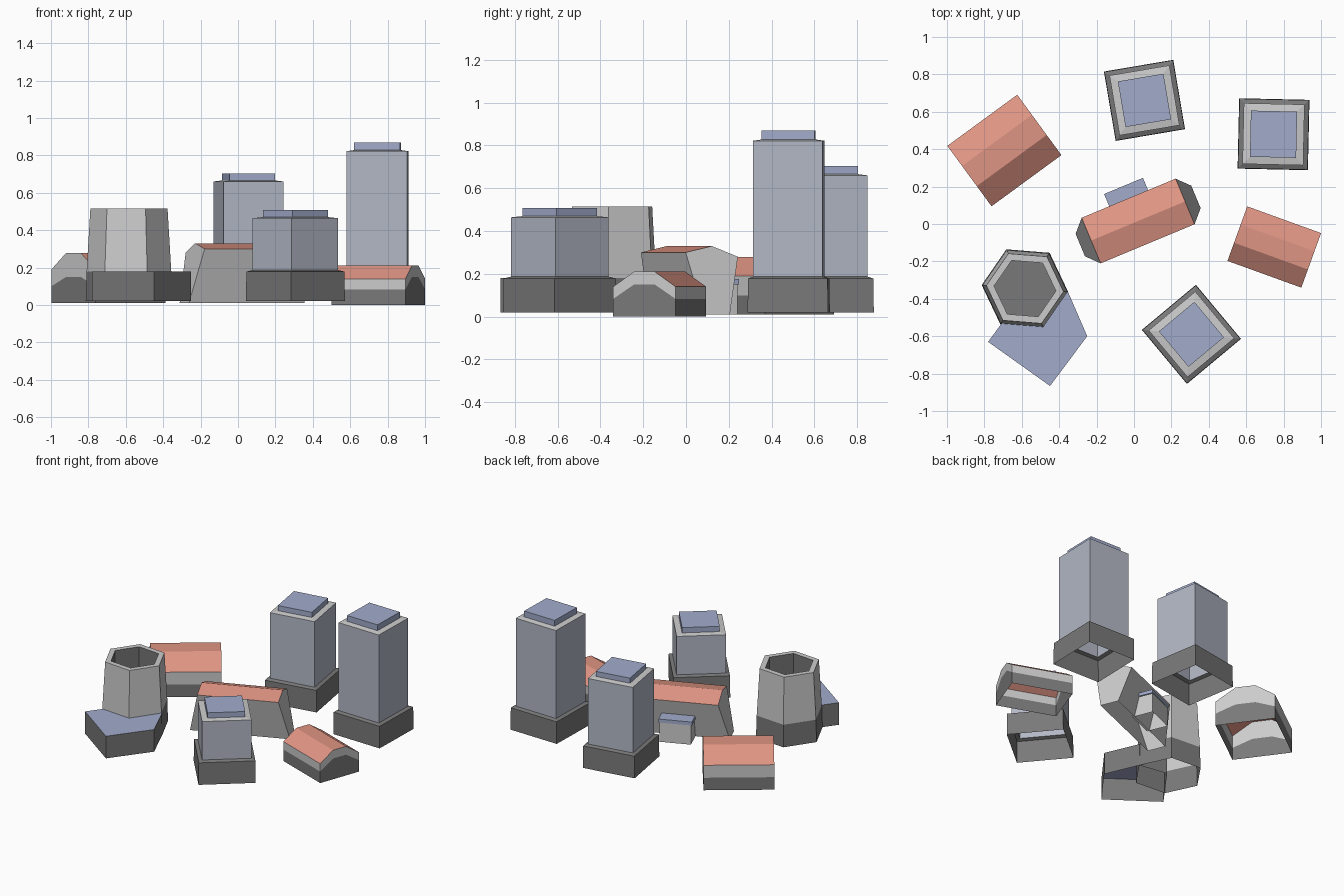
import bpy, math

if "Cube" in bpy.data.objects:
    bpy.data.objects.remove(bpy.data.objects["Cube"])


def material(name, rgb):
    m = bpy.data.materials.new(name)
    m.diffuse_color = (*rgb, 1)
    m.use_nodes = True
    m.node_tree.nodes["Principled BSDF"].inputs["Base Color"].default_value = m.diffuse_color
    return m


RED = material("roof_red", (0.74, 0.30, 0.23))
BLUE = material("roof_blue", (0.36, 0.41, 0.60))
GLASS = material("pale_wall", (0.45, 0.48, 0.56))
DARK = material("dark_grey", (0.19, 0.19, 0.19))


def build(name, verts, faces, mat=None, at=(0, 0), rot=0):
    me = bpy.data.meshes.new(name)
    me.from_pydata(verts, [], faces)
    if mat:
        me.materials.append(mat)
    ob = bpy.data.objects.new(name, me)
    ob.location = (at[0], at[1], 0)
    ob.rotation_euler.z = math.radians(rot)
    bpy.context.collection.objects.link(ob)
    return ob


def loft(name, rings, mat=None, cap=False, at=(0, 0), rot=0):
    # skin between counter-clockwise rings; the bottom stays open
    n = len(rings[0])
    faces = []
    for k in range(len(rings) - 1):
        for i in range(n):
            j = (i + 1) % n
            faces.append((k * n + i, k * n + j, k * n + n + j, k * n + n + i))
    if cap:
        faces.append(tuple(range((len(rings) - 1) * n, len(rings) * n)))
    return build(name, [v for r in rings for v in r], faces, mat, at, rot)


def rect(lx, ly, z, cy=0):
    return [(sx * lx / 2, cy + sy * ly / 2, z)
            for sx, sy in ((-1, -1), (1, -1), (1, 1), (-1, 1))]


def ngon(n, r, z):
    return [(r * math.cos(i * math.tau / n), r * math.sin(i * math.tau / n), z) for i in range(n)]


def tower(name, at, rot, body_z, top_z):
    sq = lambda s, z: rect(s, s, z)
    loft(name + "_podium", [sq(.376, .02), sq(.372, .178), sq(.325, .187)], DARK, at=at, rot=rot)
    loft(name + "_body", [sq(.325, .187), sq(.325, body_z)], GLASS, at=at, rot=rot)
    loft(name + "_ledge", [sq(.325, body_z), sq(.247, body_z + .006)], at=at, rot=rot)
    loft(name + "_cap", [sq(.247, body_z + .006), sq(.247, top_z)], BLUE, True, at, rot)


def house(name, at, rot, length, depth, base, low, low_top, eave, top):
    # stations across the depth; ridge is a flat strip one third wide
    ys = [-depth / 2, -depth / 6, depth / 6, depth / 2]
    h = length / 2
    z_roof = [eave, top, top, eave]
    z_low = [low, low_top, low_top, low]
    verts = []
    for x in (-h, h):
        verts += [(x, ys[0], base), (x, ys[3], base)]
        verts += [(x, y, z) for y, z in zip(ys, z_low)]
        verts += [(x, y, z) for y, z in zip(ys, z_roof)]
    a = 10
    build(name + "_lower_wall", verts, [
        (0, 2, 3, 4, 5, 1), (a, a + 1, a + 5, a + 4, a + 3, a + 2),
        (0, a, a + 2, 2), (1, 5, a + 5, a + 1)], DARK, at, rot)
    upper = [(2, a + 2, a + 6, 6), (5, 9, a + 9, a + 5)]
    for i in range(3):
        upper += [(2 + i, 6 + i, 7 + i, 3 + i),
                  (a + 2 + i, a + 3 + i, a + 7 + i, a + 6 + i)]
    build(name + "_upper_wall", verts, upper, None, at, rot)
    build(name + "_roof", verts,
          [(6 + i, a + 6 + i, a + 7 + i, 7 + i) for i in range(3)], RED, at, rot)


# three square towers
tower("tall_tower", (.746, .480), -1.3, .822, .870)
tower("back_tower", (.056, .661), 9.6, .660, .703)
tower("short_tower", (.307, -.590), 39.8, .464, .508)

# two houses with flattened roofs
house("left_house", (-.693, .393), 36.2, .463, .40, .01, .10, .15, .19, .278)
house("right_house", (.750, -.123), -19.9, .42, .31, 0, .083, .15, .14, .21)

# hexagonal open tower
hx = dict(at=(-.583, -.345), rot=-4.6)
loft("hex_base", [ngon(6, .232, .02), ngon(6, .227, .18)], DARK, **hx)
loft("hex_wall", [ngon(6, .227, .18), ngon(6, .207, .515), ngon(6, .166, .515)], **hx)
loft("hex_pit", [ngon(6, .166, .515), ngon(6, .166, .30)], DARK, True, **hx)

# low annex in front of the hexagonal tower
plan = [(-.78, -.63), (-.449, -.866), (-.25, -.60), (-.352, -.365), (-.56, -.33)]
loft("annex_wall", [[(x, y, .02) for x, y in plan], [(x, y, .18) for x, y in plan]], DARK)
build("annex_roof", [(x, y, .18) for x, y in plan], [(0, 1, 2, 3, 4)], BLUE)

# central hall: gabled roof over walls that splay at the ends
ch = dict(at=(.022, .016), rot=22.6)
L, W = .272, .132
v = rect(.67, .13, .01) + [(-L, -W, .30), (L, -W, .30), (L, W, .28), (-L, W, .28),
                           (-L, 0, .33), (L, 0, .33)]
build("hall_wall", v, [(0, 1, 5, 4), (2, 3, 7, 6), (1, 2, 6, 9, 5), (3, 0, 4, 8, 7)], None, **ch)
build("hall_roof", v, [(4, 5, 9, 8), (6, 7, 8, 9)], RED, **ch)

# small lean-to behind the hall
loft("lean_to_wall", [rect(.21, .15, .01, .125), rect(.21, .15, .15, .125)], **ch)
loft("lean_to_roof", [rect(.225, .16, .15, .123), rect(.225, .16, .175, .123)], BLUE, True, **ch)
